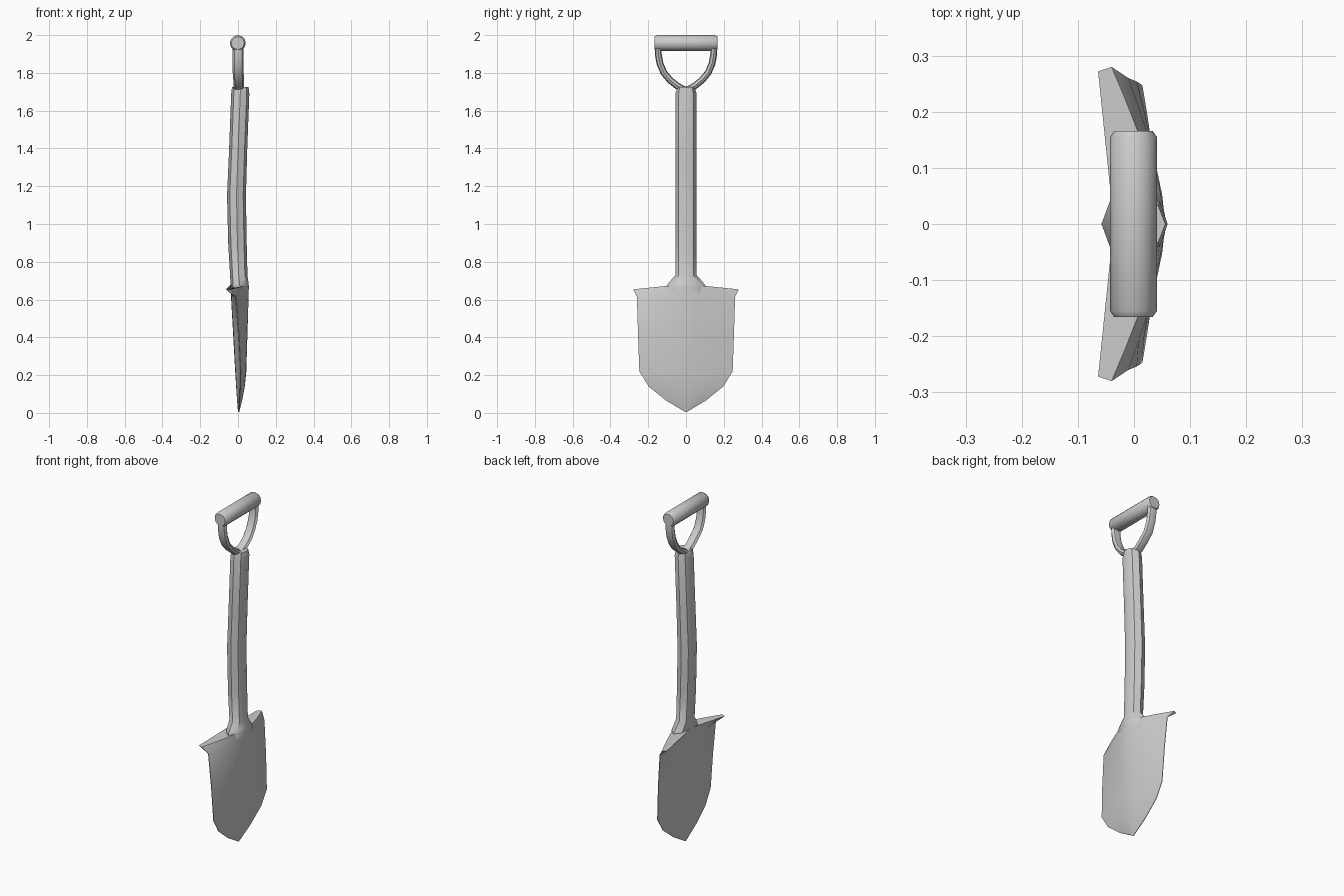
import bpy, bmesh, math
from mathutils import Vector

if "Cube" in bpy.data.objects:
    bpy.data.objects.remove(bpy.data.objects["Cube"])


def loft(name, rings, angle=40):
    """Skin closed rings of equal length into a capped, smooth-shaded mesh."""
    bm = bmesh.new()
    loops = [[bm.verts.new(p) for p in r] for r in rings]
    n = len(loops[0])
    for a, b in zip(loops, loops[1:]):
        for i in range(n):
            j = (i + 1) % n
            bm.faces.new((a[i], a[j], b[j], b[i]))
    bm.faces.new(loops[0][::-1])
    bm.faces.new(loops[-1])
    bmesh.ops.remove_doubles(bm, verts=bm.verts, dist=0.0005)
    bmesh.ops.recalc_face_normals(bm, faces=bm.faces)
    me = bpy.data.meshes.new(name)
    bm.to_mesh(me)
    bm.free()
    ob = bpy.data.objects.new(name, me)
    bpy.context.collection.objects.link(ob)
    bpy.context.view_layer.objects.active = ob
    ob.select_set(True)
    bpy.ops.object.shade_smooth_by_angle(angle=math.radians(angle))
    ob.select_set(False)
    return ob


def ellipse(center, u, v, n=8):
    c = Vector(center)
    return [c + Vector(u) * math.cos(2 * math.pi * i / n)
            + Vector(v) * math.sin(2 * math.pi * i / n) for i in range(n)]


# Bowed shaft flaring into the blade socket: z, centre x, x radius, y radius
shaft = [(0.58, 0.012, 0.040, 0.10), (0.67, 0.010, 0.048, 0.105),
         (0.685, 0.008, 0.048, 0.095), (0.73, 0.004, 0.046, 0.056),
         (0.90, -0.003, 0.049, 0.056), (1.15, -0.008, 0.050, 0.056),
         (1.40, 0.001, 0.048, 0.056), (1.69, 0.012, 0.048, 0.056),
         (1.725, 0.012, 0.044, 0.046)]
loft("shaft", [ellipse((x, 0, z), (rx, 0, 0), (0, ry, 0))
               for z, x, rx, ry in shaft])

# Cross grip with chamfered ends
loft("grip", [ellipse((-0.001, y, 1.958), (r, 0, 0), (0, 0, r), 12)
              for y, r in ((-0.166, 0.034), (-0.155, 0.042),
                           (0.155, 0.042), (0.166, 0.034))])

# U-shaped yoke: half path mirrored across y
half = [(0.147, 1.965), (0.147, 1.90), (0.138, 1.85), (0.117, 1.80),
        (0.085, 1.762), (0.045, 1.73)]
path = half + [(0, 1.708)] + [(-y, z) for y, z in half[::-1]]
rings = []
for i, (y, z) in enumerate(path):
    a, b = path[max(i - 1, 0)], path[min(i + 1, len(path) - 1)]
    d = Vector((0, b[0] - a[0], b[1] - a[1])).normalized()
    side = Vector((0, -d.z, d.y))
    cx = 0.004 if z < 1.8 else 0.001
    rings.append(ellipse((cx, y, z), (0.029, 0, 0), side * 0.018))
loft("yoke", rings)

# Blade: z, half width, edge x, back x, front x
rows = [(0.005, 0.004, 0.005, 0.007, 0.003), (0.065, 0.105, 0.009, 0.022, -0.002),
        (0.14, 0.198, 0.013, 0.036, -0.007), (0.22, 0.247, 0.015, 0.044, -0.012),
        (0.42, 0.254, 0.005, 0.050, -0.023), (0.615, 0.260, -0.010, 0.056, -0.034)]
steps = [0, 0.2, 0.4, 0.6, 0.8, 1]
span = [-t for t in steps[:0:-1]] + steps


def section(z, w, e, back, front):
    def bulge(t, c):
        return e + (c - e) * (1 - abs(t) ** 1.5)
    return ([(bulge(t, back), t * w, z) for t in span]
            + [(bulge(t, front) - 0.003, t * w, z) for t in span[::-1]])


blade = [section(*r) for r in rows]
# Top row: shoulders curl forward as foot treads
top_back = [(0.054 - 0.094 * abs(t) ** 1.3, t * 0.28, 0.682 - 0.028 * abs(t)) for t in span]
top_front = [(-0.036 - 0.028 * abs(t), t * 0.272, 0.682 - 0.028 * abs(t)) for t in span[::-1]]
blade.append(top_back + top_front)
loft("blade", blade, 50)
